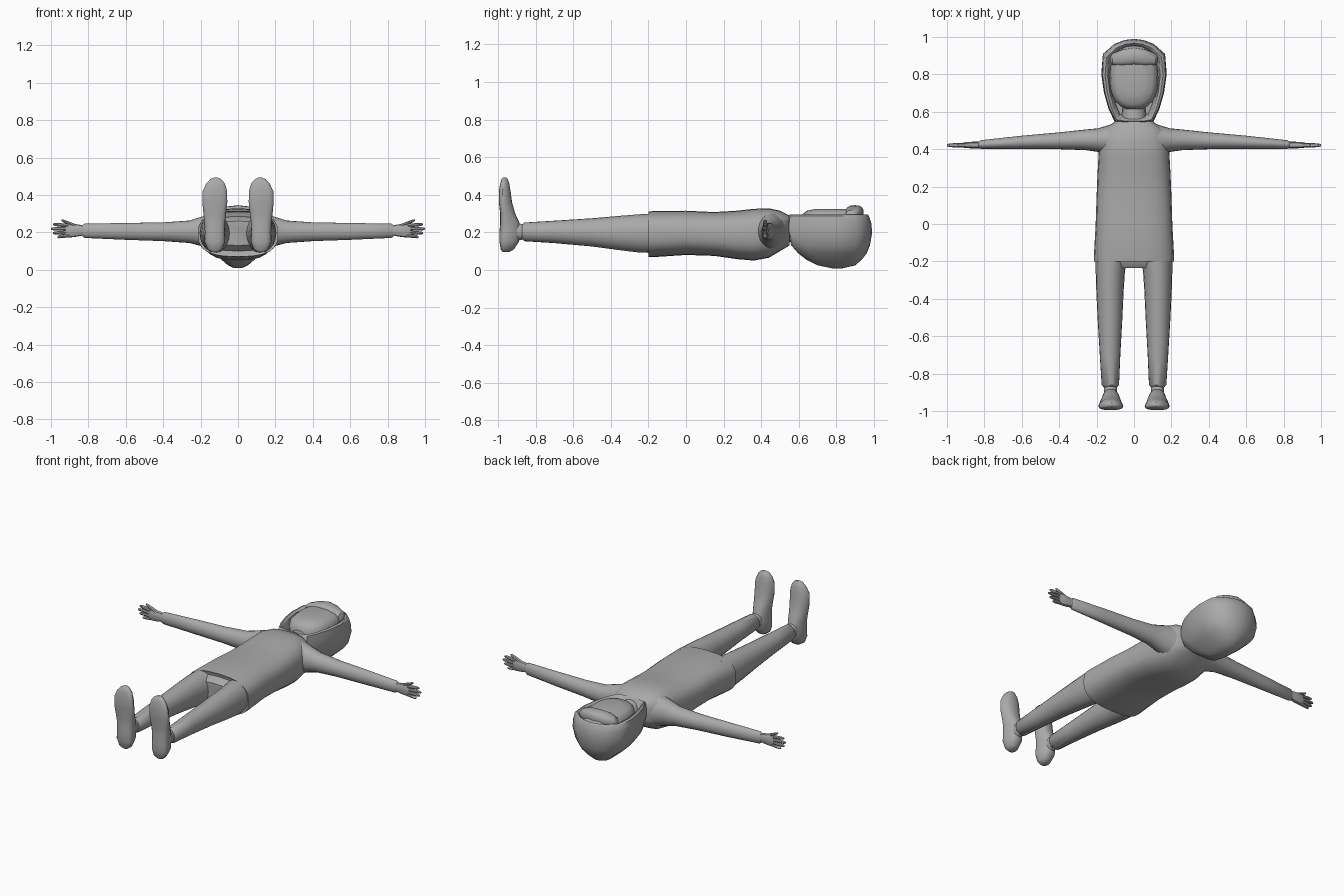
import bpy, bmesh, math

grey = bpy.data.materials.new("plain grey")
grey.diffuse_color = (0.4, 0.4, 0.4, 1)


def finish(name, bm, angle=40, mirror=False):
    bmesh.ops.recalc_face_normals(bm, faces=bm.faces)
    me = bpy.data.meshes.new(name)
    bm.to_mesh(me)
    bm.free()
    me.materials.append(grey)
    ob = bpy.data.objects.new(name, me)
    bpy.context.collection.objects.link(ob)
    bpy.ops.object.select_all(action='DESELECT')
    ob.select_set(True)
    bpy.context.view_layer.objects.active = ob
    if mirror:
        mod = ob.modifiers.new("both_sides", 'MIRROR')
        mod.use_mirror_merge = False
    bpy.ops.object.shade_smooth_by_angle(angle=math.radians(angle))
    return ob


def skin(bm, loops, caps=(True, True)):
    rows = [[bm.verts.new(p) for p in loop] for loop in loops]
    n = len(rows[0])
    for a, b in zip(rows, rows[1:]):
        for i in range(n):
            j = (i + 1) % n
            bm.faces.new((a[i], a[j], b[j], b[i]))
    if caps[0]:
        bm.faces.new(rows[0][::-1])
    if caps[1]:
        bm.faces.new(rows[-1])


def loft(name, axis, rings, n=20, power=2.0, taper=0.0, **kw):
    """Each ring: position on axis, then low/high limits in the two other axes."""
    loops = []
    for t, a0, a1, b0, b1 in rings:
        loop = []
        for i in range(n):
            w = 2 * math.pi * i / n
            c, s = math.cos(w), math.sin(w)
            u = math.copysign(abs(c) ** (2 / power), c)
            v = math.copysign(abs(s) ** (2 / power), s)
            a = (a0 + a1) / 2 + u * (a1 - a0) / 2 * (1 - taper * (v + 1) / 2)
            b = (b0 + b1) / 2 + v * (b1 - b0) / 2
            loop.append({'x': (t, a, b), 'y': (a, t, b), 'z': (a, b, t)}[axis])
        loops.append(loop)
    bm = bmesh.new()
    skin(bm, loops)
    return finish(name, bm, **kw)


# Jacket body with a hem lip, and the trousers seat under it
loft("jacket", 'y', [
    (-0.19, -0.19, 0.19, 0.09, 0.285), (-0.20, -0.215, 0.215, 0.07, 0.31),
    (-0.18, -0.215, 0.215, 0.068, 0.313), (0.0, -0.205, 0.205, 0.08, 0.315),
    (0.15, -0.20, 0.20, 0.075, 0.308), (0.27, -0.195, 0.195, 0.058, 0.315),
    (0.36, -0.19, 0.19, 0.05, 0.325), (0.44, -0.185, 0.185, 0.065, 0.328),
    (0.50, -0.165, 0.165, 0.10, 0.315), (0.55, -0.10, 0.10, 0.13, 0.29)],
    n=24, power=2.7)
loft("trouser_seat", 'y', [
    (-0.10, -0.19, 0.19, 0.10, 0.29), (-0.20, -0.185, 0.185, 0.10, 0.285),
    (-0.235, -0.14, 0.14, 0.13, 0.26)], power=2.6)

# Sleeves
loft("sleeve", 'x', [
    (0.10, 0.36, 0.54, 0.10, 0.31), (0.19, 0.385, 0.512, 0.125, 0.285),
    (0.26, 0.395, 0.505, 0.143, 0.263), (0.40, 0.40, 0.49, 0.153, 0.253),
    (0.60, 0.402, 0.472, 0.16, 0.25), (0.82, 0.402, 0.448, 0.17, 0.246),
    (0.832, 0.408, 0.44, 0.178, 0.238)], mirror=True)

# Hands: palm, four fingers and a thumb
loft("palm", 'x', [
    (0.82, 0.405, 0.44, 0.185, 0.235), (0.86, 0.404, 0.44, 0.177, 0.243),
    (0.90, 0.406, 0.438, 0.172, 0.246), (0.922, 0.41, 0.432, 0.178, 0.24)],
    n=12, power=2.5, mirror=True)
DIGITS = [("index_finger", 0.91, 0.236, 0.988, 0.243), ("middle_finger", 0.91, 0.218, 1.0, 0.219),
          ("ring_finger", 0.91, 0.20, 0.99, 0.196), ("little_finger", 0.90, 0.184, 0.966, 0.175),
          ("thumb", 0.855, 0.228, 0.945, 0.265)]
for name, x0, z0, x1, z1 in DIGITS:
    rings = []
    for f, r in ((0, 0.010), (0.5, 0.0095), (0.88, 0.008), (1, 0.004)):
        x, z = x0 + (x1 - x0) * f, z0 + (z1 - z0) * f
        rings.append((x, 0.421 - r * 1.2, 0.421 + r * 1.2, z - r, z + r))
    loft(name, 'x', rings, n=8, mirror=True)

# Trouser legs, ankles and shoes
loft("trouser_leg", 'y', [
    (-0.15, 0.03, 0.205, 0.09, 0.30), (-0.25, 0.048, 0.205, 0.093, 0.296),
    (-0.35, 0.055, 0.202, 0.105, 0.288), (-0.50, 0.062, 0.195, 0.125, 0.275),
    (-0.70, 0.073, 0.183, 0.143, 0.262), (-0.86, 0.08, 0.173, 0.153, 0.252),
    (-0.872, 0.09, 0.163, 0.165, 0.24)], mirror=True)
loft("ankle", 'y', [
    (-0.85, 0.09, 0.16, 0.165, 0.24), (-0.90, 0.09, 0.16, 0.155, 0.25),
    (-0.95, 0.08, 0.17, 0.13, 0.27)], n=16, mirror=True)
loft("shoe", 'z', [
    (0.095, 0.10, 0.145, -0.975, -0.94), (0.11, 0.075, 0.17, -0.985, -0.915),
    (0.15, 0.058, 0.19, -0.992, -0.888), (0.20, 0.06, 0.188, -0.992, -0.878),
    (0.25, 0.058, 0.19, -0.988, -0.885), (0.30, 0.052, 0.197, -0.988, -0.908),
    (0.36, 0.044, 0.204, -0.995, -0.925), (0.42, 0.045, 0.202, -0.995, -0.933),
    (0.46, 0.06, 0.18, -0.988, -0.94), (0.485, 0.085, 0.153, -0.98, -0.948),
    (0.492, 0.105, 0.133, -0.972, -0.955)], power=2.6, taper=0.45, mirror=True)

# Hood: stacked egg outlines, folding over the rim into the face opening
HALF = [(0, 1), (0.3, 0.985), (0.6, 0.94), (0.95, 0.82), (1.0, 0.58), (0.92, 0.36),
        (0.78, 0.17), (0.6, 0.02), (0.3, 0)]
EGG = HALF + [(0, 0)] + [(-x, y) for x, y in HALF[:0:-1]]
hood_rings = [(0.008, 0.02, 0.78, 0.83), (0.025, 0.055, 0.70, 0.90), (0.055, 0.09, 0.64, 0.935),
              (0.09, 0.13, 0.595, 0.962), (0.13, 0.158, 0.56, 0.978), (0.20, 0.175, 0.54, 0.99),
              (0.25, 0.173, 0.54, 0.985), (0.288, 0.168, 0.545, 0.972), (0.294, 0.155, 0.55, 0.967),
              (0.285, 0.14, 0.56, 0.957), (0.20, 0.125, 0.58, 0.94)]
bm = bmesh.new()
skin(bm, [[(x * w, y0 + y * (y1 - y0), z) for x, y in EGG] for z, w, y0, y1 in hood_rings])
finish("hood", bm, angle=45)

# Neck, face and fringe of hair
loft("neck", 'y', [
    (0.50, -0.08, 0.08, 0.14, 0.29), (0.55, -0.065, 0.065, 0.15, 0.285),
    (0.66, -0.06, 0.06, 0.15, 0.27)], n=16)
loft("face", 'z', [
    (0.12, -0.10, 0.10, 0.66, 0.92), (0.20, -0.125, 0.125, 0.615, 0.95),
    (0.26, -0.13, 0.13, 0.61, 0.955), (0.295, -0.122, 0.122, 0.618, 0.945),
    (0.314, -0.10, 0.10, 0.64, 0.92), (0.325, -0.06, 0.06, 0.69, 0.87)],
    n=24, power=2.4)
loft("hair_fringe", 'x', [
    (-0.128, 0.865, 0.89, 0.27, 0.295), (-0.115, 0.85, 0.912, 0.26, 0.318),
    (-0.06, 0.844, 0.935, 0.26, 0.338), (0, 0.85, 0.945, 0.26, 0.345),
    (0.06, 0.844, 0.935, 0.26, 0.338), (0.115, 0.85, 0.912, 0.26, 0.318),
    (0.128, 0.865, 0.89, 0.27, 0.295)], n=16, power=2.6)
